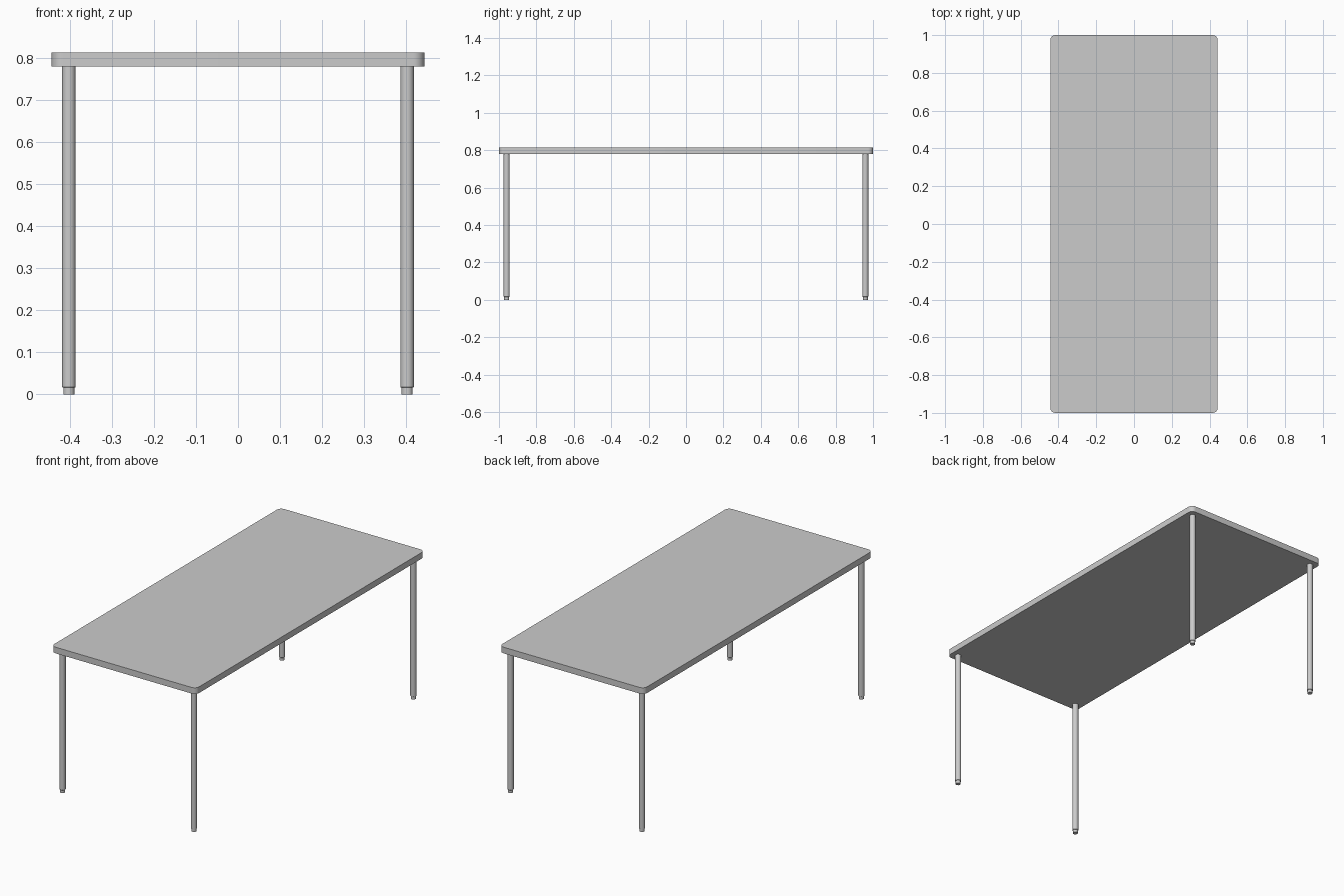
import bpy, bmesh, math

if "Cube" in bpy.data.objects:
    bpy.data.objects.remove(bpy.data.objects["Cube"])

HALF_X, HALF_Y = 0.443, 1.0
Z_UNDER, Z_TOP = 0.779, 0.813
LEG_X, LEG_Y = 0.402, 0.959
FOOT_H = 0.016


def new_object(name, bm):
    bmesh.ops.recalc_face_normals(bm, faces=bm.faces)
    mesh = bpy.data.meshes.new(name)
    bm.to_mesh(mesh)
    bm.free()
    obj = bpy.data.objects.new(name, mesh)
    bpy.context.collection.objects.link(obj)
    bpy.ops.object.select_all(action='DESELECT')
    obj.select_set(True)
    bpy.context.view_layer.objects.active = obj
    bpy.ops.object.shade_smooth_by_angle(angle=math.radians(35))
    return obj


def lathe(name, profile, x, y, sides=32):
    # Closed turned shape from (radius, height) pairs, bottom to top
    bm = bmesh.new()
    rings = []
    for r, z in profile:
        rings.append([bm.verts.new((x + r * math.cos(2 * math.pi * i / sides),
                                    y + r * math.sin(2 * math.pi * i / sides), z))
                      for i in range(sides)])
    for a, b in zip(rings, rings[1:]):
        for i in range(sides):
            j = (i + 1) % sides
            bm.faces.new((a[i], a[j], b[j], b[i]))
    bm.faces.new(rings[0])
    bm.faces.new(rings[-1])
    return new_object(name, bm)


# Tabletop slab with rounded vertical corners
bm = bmesh.new()
bmesh.ops.create_cube(bm, size=1)
for v in bm.verts:
    v.co.x *= 2 * HALF_X
    v.co.y *= 2 * HALF_Y
    v.co.z = Z_TOP if v.co.z > 0 else Z_UNDER
corners = [e for e in bm.edges if abs(e.verts[0].co.z - e.verts[1].co.z) > 0.01]
bmesh.ops.bevel(bm, geom=corners, offset=0.027, segments=8, profile=0.5, affect='EDGES')
new_object("tabletop", bm)

# Round tube legs with narrower feet
for y_name, sy in (("front", -1), ("back", 1)):
    for x_name, sx in (("left", -1), ("right", 1)):
        x, y = sx * LEG_X, sy * LEG_Y
        lathe(f"{y_name}_{x_name}_leg",
              [(0.0145, FOOT_H), (0.016, FOOT_H + 0.0015), (0.016, Z_UNDER)], x, y)
        lathe(f"{y_name}_{x_name}_foot", [(0.0132, 0), (0.0132, FOOT_H)], x, y)
